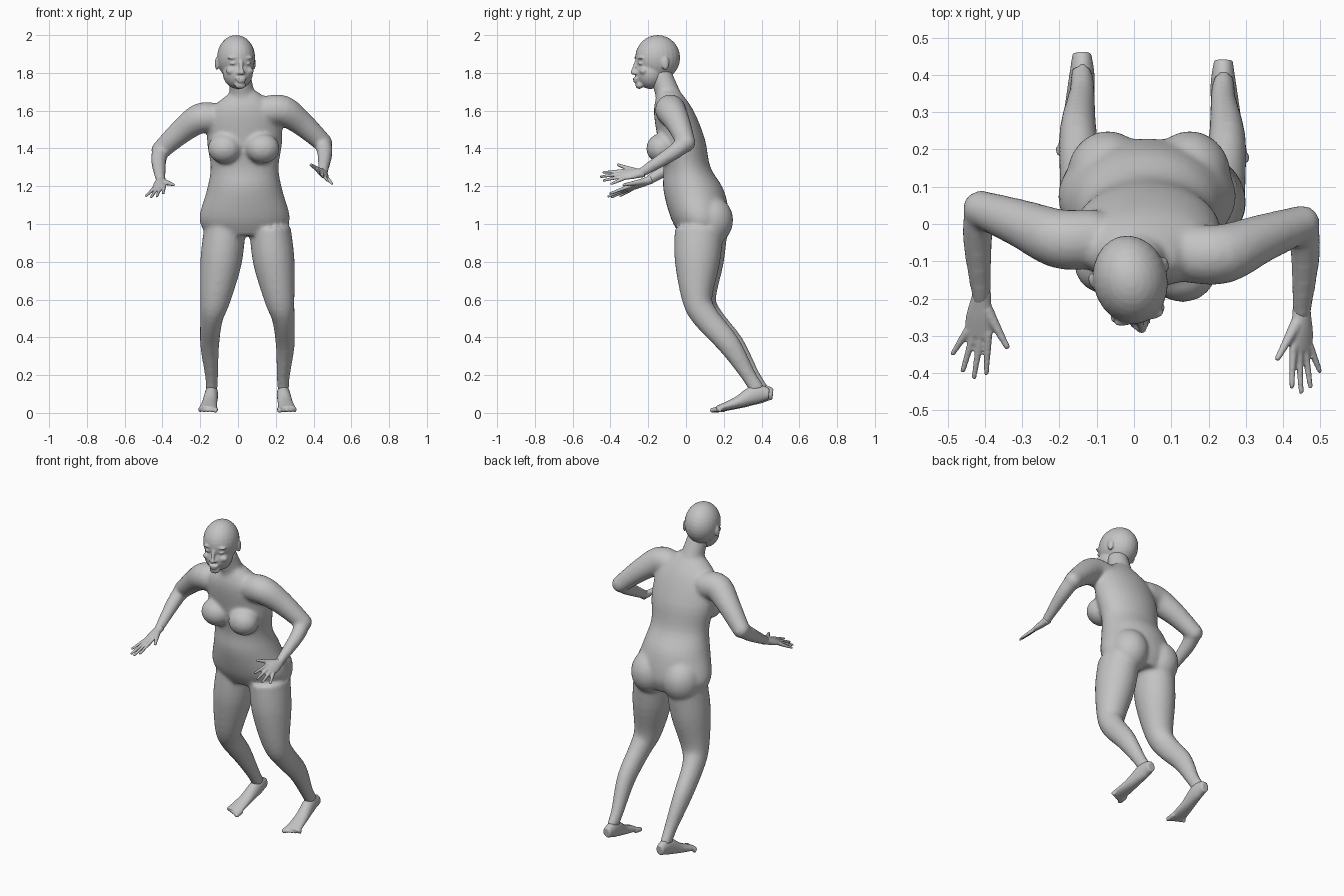
import bpy, bmesh, math
from mathutils import Vector, Matrix

default_cube = bpy.data.objects.get("Cube")
if default_cube:
    bpy.data.objects.remove(default_cube, do_unlink=True)

skin = bpy.data.materials.new("plain grey")
skin.use_nodes = True
skin.diffuse_color = (.55, .55, .55, 1)
skin.node_tree.nodes["Principled BSDF"].inputs["Base Color"].default_value = skin.diffuse_color


def refine(rows, steps=4):
    """Run a smooth spline through a few rows of numbers."""
    rows = [Vector(row) for row in rows]
    padded = [rows[0]] + rows + [rows[-1]]
    result = []
    for before, start, end, after in zip(padded, padded[1:], padded[2:], padded[3:]):
        for step in range(steps):
            t = step / steps
            slope_in, slope_out = (end - before) / 2, (after - start) / 2
            square = (end - start) * 3 - slope_in * 2 - slope_out
            cube = (start - end) * 2 + slope_in + slope_out
            result.append(start + slope_in * t + square * t ** 2 + cube * t ** 3)
    return result + [rows[-1]]


def tube(bm, rows, across=(1, 0, 0), level=False, sides=24):
    """Closed loft through rows of x, y, z, half width along across, half depth."""
    rows = refine(rows)
    centres = [Vector(row[:3]) for row in rows]
    loops = []
    for i, (row, centre) in enumerate(zip(rows, centres)):
        ahead = centres[min(i + 1, len(rows) - 1)] - centres[max(i - 1, 0)]
        axis = Vector((0, 0, 1)) if level else ahead.normalized()
        side = Vector(across)
        side = (side - axis * side.dot(axis)).normalized()
        depth = axis.cross(side)
        loop = []
        for k in range(sides):
            angle = math.tau * k / sides
            offset = side * row[3] * math.cos(angle) + depth * row[4] * math.sin(angle)
            loop.append(bm.verts.new(centre + offset))
        loops.append(loop)
    for lower, upper in zip(loops, loops[1:]):
        for k in range(sides):
            bm.faces.new((lower[k - 1], lower[k], upper[k], upper[k - 1]))
    bm.faces.new(loops[0][::-1])
    bm.faces.new(loops[-1])


def ball(bm, centre, radii):
    matrix = Matrix.Translation(centre) @ Matrix.Diagonal((*radii, 1))
    bmesh.ops.create_uvsphere(bm, u_segments=24, v_segments=16, radius=1, matrix=matrix)


def limb(bm, rows, across=(0, 0, 1)):
    """Round tube through rows of x, y, z, radius, with ball ends."""
    tube(bm, [(*row, row[-1]) for row in rows], across)
    for *centre, radius in (rows[0], rows[-1]):
        ball(bm, centre, [radius] * 3)


def finish(name, bm, voxel, softening):
    """Fuse the overlapping parts into one soft skin."""
    bmesh.ops.recalc_face_normals(bm, faces=bm.faces)
    mesh = bpy.data.meshes.new(name)
    bm.to_mesh(mesh)
    bm.free()
    mesh.materials.append(skin)
    part = bpy.data.objects.new(name, mesh)
    bpy.context.collection.objects.link(part)
    fuse = part.modifiers.new("fuse", 'REMESH')
    fuse.mode = 'VOXEL'
    fuse.voxel_size = voxel
    fuse.use_smooth_shade = True
    soften = part.modifiers.new("soften", 'SMOOTH')
    soften.iterations = softening


def leg_side(sign, rows):
    """Place leg rows on one side of the hips, that leg a little ahead or behind."""
    return [(.05 + sign * out, y - sign * .01, *rest) for out, y, *rest in rows]


def arm_side(sign, rows):
    """Place arm rows on one side; the left arm reaches higher and further."""
    return [(.02 + sign * out, y - sign * .02, z + sign * .02, r) for out, y, z, r in rows]


# Torso, as height, half width, front and back
torso = [(.94, .2, -.03, .2), (1.03, .24, -.08, .23), (1.18, .2, -.12, .2), (1.3, .18, -.12, .13),
         (1.45, .2, -.15, .1), (1.6, .18, -.17, .04), (1.7, .07, -.15, -.03)]
body = bmesh.new()
tube(body, [(.035, (front + back) / 2, z, width, (back - front) / 2)
            for z, width, front, back in torso], level=True, sides=32)

# Neck, breasts and buttocks
limb(body, [(.03, -.07, 1.6, .08), (.02, -.1, 1.7, .065), (.01, -.13, 1.78, .06)], (1, 0, 0))
for sign in (-1, 1):
    ball(body, (.03 + sign * .1, -.12 - sign * .01, 1.4), (.09, .08, .08))
    ball(body, (.04 + sign * .11, .13, 1.02), (.11, .12, .13))

# Legs, arms and forearms
leg = [(.12, .08, .97, .11, .13), (.14, .07, .8, .11, .12), (.17, .07, .6, .08, .08),
       (.19, .12, .5, .06, .07), (.2, .24, .36, .05, .06), (.19, .34, .2, .035, .04),
       (.19, .39, .12, .03, .04)]
upper_arm = [(.14, -.06, 1.58, .08), (.22, -.06, 1.58, .08), (.32, -.02, 1.51, .065),
             (.43, .02, 1.41, .05)]
forearm = [(.43, .02, 1.41, .045), (.44, -.06, 1.35, .04), (.43, -.22, 1.25, .025)]
for sign in (-1, 1):
    tube(body, leg_side(sign, leg))
    limb(body, arm_side(sign, upper_arm))
    limb(body, arm_side(sign, forearm))
finish("body", body, .011, 6)

# Head: skull, jaw, chin, lips and nose
head = bmesh.new()
ball(head, (0, -.15, 1.88), (.1, .12, .12))
ball(head, (0, -.19, 1.8), (.08, .08, .085))
ball(head, (0, -.25, 1.735), (.03, .02, .02))
ball(head, (0, -.27, 1.77), (.03, .014, .007))
ball(head, (0, -.268, 1.756), (.025, .014, .008))
limb(head, [(0, -.265, 1.86, .01), (0, -.28, 1.82, .01), (0, -.285, 1.803, .013)], (1, 0, 0))

# Brows, eyes, cheeks, nostrils and ears
for sign in (-1, 1):
    ball(head, (sign * .04, -.252, 1.88), (.03, .016, .008))
    ball(head, (sign * .04, -.25, 1.85), (.018, .015, .008))
    ball(head, (sign * .045, -.24, 1.81), (.03, .02, .02))
    ball(head, (sign * .013, -.275, 1.8), (.01, .01, .008))
    ball(head, (sign * .1, -.13, 1.85), (.01, .02, .035))

# Turn the head slightly to its left
pivot = Vector((0, -.15, 0))
bmesh.ops.rotate(head, verts=head.verts, cent=pivot, matrix=Matrix.Rotation(math.radians(13), 3, 'Z'))
bmesh.ops.translate(head, verts=head.verts, vec=(-.01, 0, 0))
finish("head", head, .006, 3)


def hand(name, sign, aim, across):
    """Palm, four fanned fingers and a thumb; across points to the thumb."""
    bm = bmesh.new()
    aim, across = Vector(aim), Vector(across).normalized()
    wrist = Vector(arm_side(sign, forearm)[-1][:3])
    knuckles = wrist + aim * .09
    tube(bm, [(*(wrist - aim * .02), .025, .024), (*wrist, .027, .022),
              (*(wrist + aim * .05), .037, .018), (*(knuckles + aim * .01), .038, .011)], across)
    for i in range(4):
        base = knuckles + across * (.03 - .02 * i)
        tip = knuckles + across * (.035 - .033 * i) + aim * (.12 - .014 * (i - 1) ** 2)
        limb(bm, [(*base, .011), (*tip, .007)], across)
    thumb_root = wrist + aim * .03 + across * .02
    thumb_tip = wrist + aim * .12 + across * .085
    limb(bm, [(*thumb_root, .017), (*thumb_root.lerp(thumb_tip, .5), .012), (*thumb_tip, .008)], across)
    finish(name, bm, .005, 2)


hand("right_hand", -1, (-.1, -1, -.4), (.95, -.1, .3))
hand("left_hand", 1, (0, -1, -.1), (-.75, 0, .65))

# Feet with raised heels, each with five toes, the big toe inside
foot = [(.19, .45, .1, .025, .03), (.19, .38, .1, .035, .05), (.2, .28, .055, .04, .03),
        (.21, .17, .02, .05, .015)]
for name, sign in (("right_foot", -1), ("left_foot", 1)):
    bm = bmesh.new()
    tube(bm, leg_side(sign, foot))
    for i in range(5):
        out = .21 + (i - 2) * .02
        radius = .011 if i else .014
        toe = [(out, .19, .02, radius), (out, .15 + .01 * i, .014, radius)]
        limb(bm, leg_side(sign, toe))
    finish(name, bm, .006, 3)
